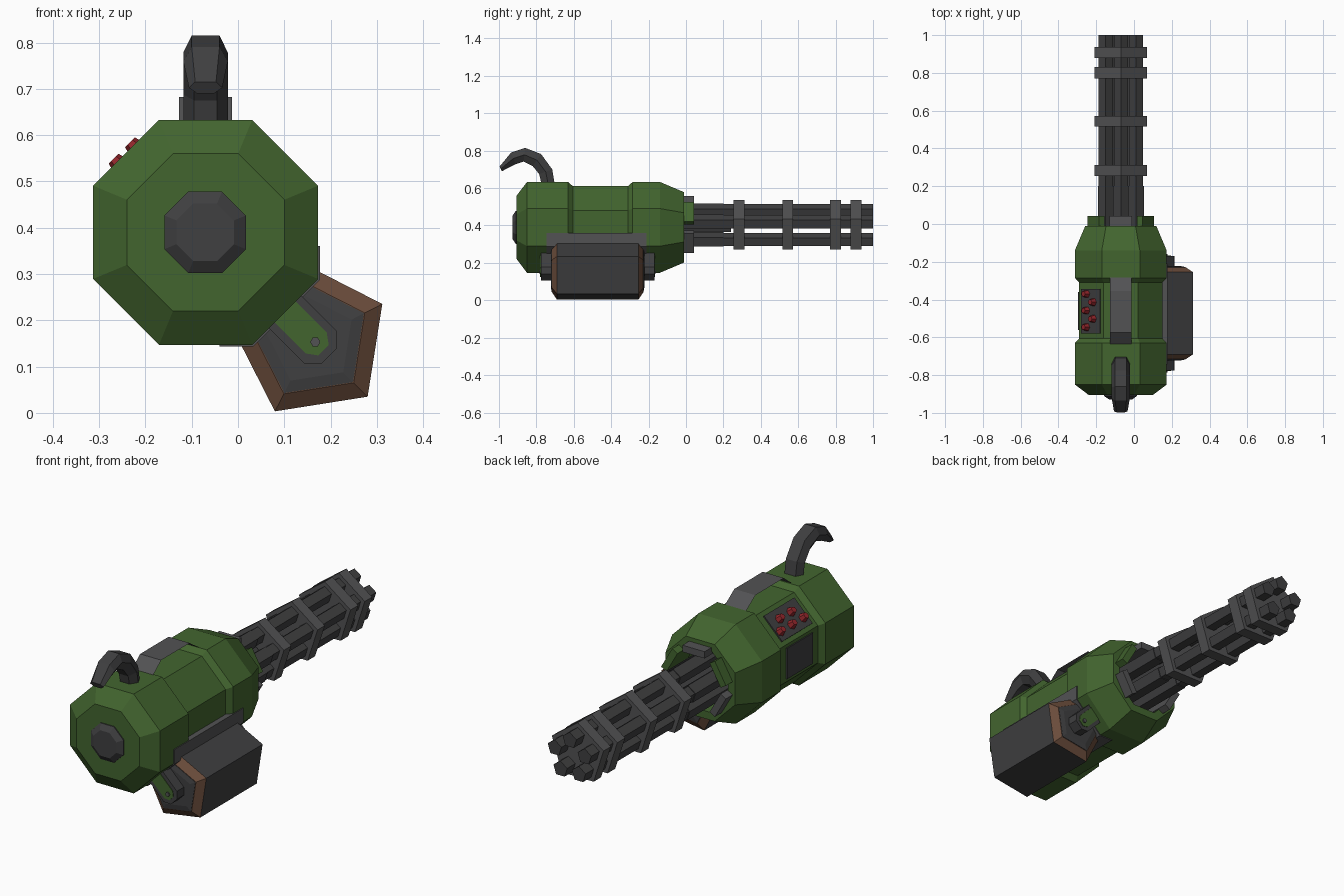
import bpy, bmesh
from math import cos, sin, pi, radians, sqrt
from mathutils import Vector

if "Cube" in bpy.data.objects:
    bpy.data.objects.remove(bpy.data.objects["Cube"])

CX, CZ = -0.07, 0.39          # main axis of the gun
S = sqrt(0.5)


def material(name, rgb):
    m = bpy.data.materials.new(name)
    m.diffuse_color = (*rgb, 1)
    m.use_nodes = True
    m.node_tree.nodes["Principled BSDF"].inputs["Base Color"].default_value = m.diffuse_color
    return m


GREEN = material("green_paint", (0.055, 0.13, 0.028))
GREY = material("dark_metal", (0.05, 0.05, 0.052))
STEEL = material("worn_metal", (0.085, 0.085, 0.088))
BROWN = material("brown_leather", (0.15, 0.075, 0.045))
RED = material("red_button", (0.3, 0.02, 0.025))


def finish(name, bm, mat, solid=True):
    if solid:
        bmesh.ops.recalc_face_normals(bm, faces=bm.faces[:])
    me = bpy.data.meshes.new(name)
    bm.to_mesh(me)
    bm.free()
    me.materials.append(mat)
    ob = bpy.data.objects.new(name, me)
    bpy.context.collection.objects.link(ob)
    return ob


def loft(name, rings, mat):
    """Skin equal-sized rings of points and cap both ends."""
    bm = bmesh.new()
    vs = [[bm.verts.new(p) for p in ring] for ring in rings]
    n = len(rings[0])
    for a, b in zip(vs, vs[1:]):
        for i in range(n):
            j = (i + 1) % n
            bm.faces.new((a[i], a[j], b[j], b[i]))
    bm.faces.new(vs[0])
    bm.faces.new(vs[-1])
    return finish(name, bm, mat)


def turned(name, profile, sides, phase, mat, c=(CX, CZ)):
    """Faceted turning about y; profile holds (y, corner radius)."""
    return loft(name, [[(c[0] + r * cos(phase + 2 * pi * i / sides), y,
                         c[1] + r * sin(phase + 2 * pi * i / sides))
                        for i in range(sides)] for y, r in profile], mat)


def prism(name, pts, y0, y1, mat):
    return loft(name, [[(x, y, z) for x, z in pts] for y in (y0, y1)], mat)


def polar(d, t, ang):
    """Point at distance d along ang and t sideways from the gun axis."""
    return (CX + d * cos(ang) - t * sin(ang), CZ + d * sin(ang) + t * cos(ang))


def slab(name, ang, d0, d1, half, y0, y1, mat):
    pts = [polar(d, t, ang) for d, t in
           ((d0, -half), (d1, -half), (d1, half), (d0, half))]
    return prism(name, pts, y0, y1, mat)


# Octagonal housing with recessed waist and hollow front
K = 1 / cos(pi / 8)
turned("housing", [(y, a * K) for y, a in (
    (-0.905, 0.17), (-0.85, 0.243), (-0.63, 0.243), (-0.605, 0.22),
    (-0.31, 0.22), (-0.285, 0.243), (-0.14, 0.243), (-0.01, 0.188),
    (-0.01, 0.15), (-0.16, 0.15))], 8, pi / 8, GREEN)

# Rear cap
turned("rear_cap", [(-0.89, 0.088 * K), (-0.91, 0.088 * K), (-0.928, 0.062 * K)],
       8, pi / 8, GREY, (CX - 0.001, CZ))

# Muzzle collar blocks
for i, deg in enumerate((90, 30, -30, 150, 210)):
    slab(f"collar_block_{i}", radians(deg), 0.135, 0.168, 0.06, -0.12, 0.042,
         GREEN if deg in (30, 150) else STEEL)

# Five barrels with thicker sleeves at the root
for i in range(5):
    a = pi / 2 + 2 * pi * i / 5
    c = polar(0.085, 0, a)
    turned(f"barrel_{i}", [(-0.158, 0.043), (0.2, 0.043), (0.2, 0.039), (1.0, 0.039)],
           5, pi / 2, GREY, c)
turned("barrel_spindle", [(-0.158, 0.05), (0.24, 0.03)], 5, pi / 2, GREY)

# Barrel clamps
for i, (y0, y1) in enumerate(((0.255, 0.312), (0.515, 0.572), (0.77, 0.83), (0.88, 0.937))):
    turned(f"barrel_band_{i}", [(y0, 0.147), (y1, 0.147)], 5, pi / 2, STEEL)

# Bent sheet bridging the waist on top
bm = bmesh.new()
rows = [[bm.verts.new((CX + s * 0.057, y, z)) for s in (-1, 1)]
        for y, z in ((-0.64, 0.63), (-0.575, 0.682), (-0.355, 0.682), (-0.28, 0.63))]
for a, b in zip(rows, rows[1:]):
    bm.faces.new((a[0], a[1], b[1], b[0]))
finish("top_bridge", bm, STEEL, solid=False)

# Curved rear handle: (outer y, z, inner y, z)
rings = []
for oy, oz, iy, iz in ((-0.70, 0.61, -0.77, 0.61), (-0.715, 0.70, -0.785, 0.675),
                       (-0.775, 0.782, -0.82, 0.718), (-0.86, 0.815, -0.868, 0.742),
                       (-0.935, 0.79, -0.91, 0.728), (-0.997, 0.715, -0.985, 0.69)):
    o, n = Vector((CX, oy, oz)), Vector((CX, iy, iz))
    m = o.lerp(n, 0.5)
    tip = 0.75 if oy < -0.95 else 1
    rings.append([p + Vector((w * tip, 0, 0)) for p, w in
                  ((o, -0.03), (o, 0.03), (m, 0.048), (n, 0.025), (n, -0.025), (m, -0.048))])
loft("rear_handle", rings, GREY)

# Control panel with five buttons, and side panel below it
slab("button_panel", radians(135), 0.2, 0.226, 0.07, -0.58, -0.345, GREY)
for i in range(5):
    c = polar(0.226, 0.028 if i % 2 == 0 else -0.022, radians(135))
    bm = bmesh.new()
    out = Vector((-S, 0, S))
    bmesh.ops.create_cone(bm, cap_ends=True, segments=6, radius1=0.024, radius2=0.015, depth=0.034)
    rot = out.to_track_quat('Z', 'Y').to_matrix()
    for v in bm.verts:
        v.co = rot @ v.co + Vector((c[0], -0.37 - i * 0.044, c[1])) + out * 0.01
    finish(f"button_{i}", bm, RED)
slab("side_panel", pi, 0.2, 0.226, 0.075, -0.56, -0.36, GREY)

# Saddle plate wrapping the lower right of the housing
saddle = [(0.177, 0.36), (0.177, 0.288), (0.032, 0.143), (-0.04, 0.143), (-0.04, 0.19), (0.12, 0.36)]
prism("saddle_plate", saddle, -0.745, -0.21, STEEL)

# Pentagonal ammunition drum with bevelled brown ends
BOX = (0.158, 0.157)
P = radians(-45)
turned("drum", [(-0.69, 0.1725), (-0.255, 0.1725)], 5, P, GREY, BOX)
for name, s in (("rear", -1), ("front", 1)):
    y = lambda d: -0.4725 + s * d
    turned(f"drum_rim_{name}", [(y(0.2175), 0.1725), (y(0.243), 0.13)], 5, P, BROWN, BOX)
    turned(f"drum_end_{name}", [(y(0.23), 0.128), (y(0.245), 0.128), (y(0.25), 0.098)],
           5, P, GREY, BOX)
    # Arm holding the drum to the housing, with inset strip and bolt
    arm = [(0.2, 0.05), (0.35, 0.05), (0.378, 0.024), (0.378, -0.024), (0.35, -0.05), (0.2, -0.05)]
    prism(f"drum_arm_{name}", [polar(d, t, P) for d, t in arm], y(0.24), y(0.304), GREY)
    strip = [(0.19, 0.032), (0.338, 0.032), (0.36, 0.016), (0.36, -0.016), (0.338, -0.032), (0.19, -0.032)]
    prism(f"arm_strip_{name}", [polar(d, t, P) for d, t in strip], y(0.29), y(0.307), GREEN)
    turned(f"arm_bolt_{name}", [(y(0.30), 0.011), (y(0.313), 0.011)], 6, 0, STEEL,
           polar(0.335, 0, P))
